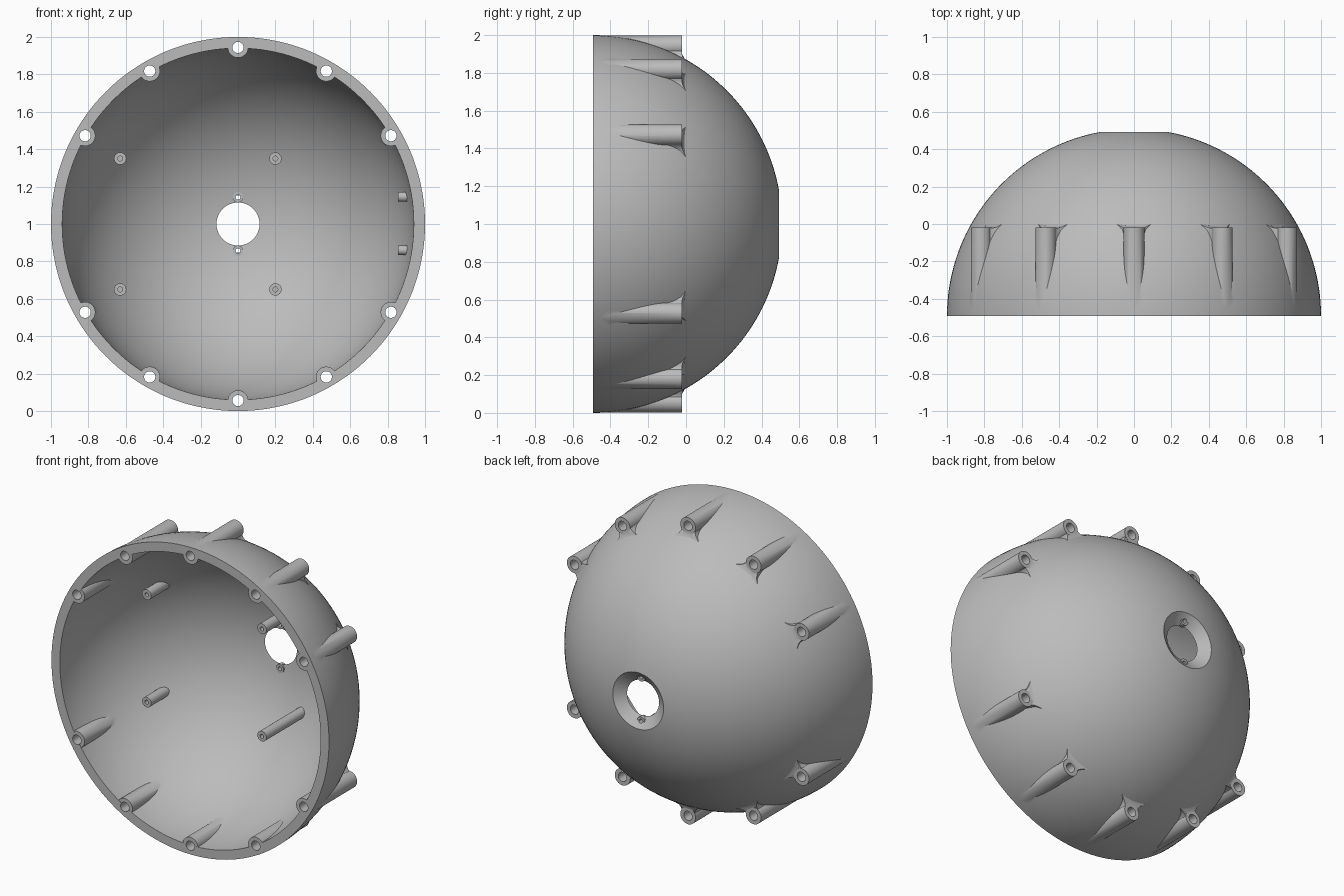
import bpy, bmesh, math
from mathutils import Matrix, Vector

if "Cube" in bpy.data.objects:
    bpy.data.objects.remove(bpy.data.objects["Cube"])

FRONT = -0.4915          # plane of the open rim, also the sphere centre
DEPTH = 0.983            # rim to flattened back
OUTER, INNER = 1.0, 0.94
HOLE, CHAMFER = 0.115, 0.183
BOSS_RING, BOSS_END = 0.944, -0.02

grey = bpy.data.materials.new("plain grey")
grey.use_nodes = True
colour = (0.5, 0.5, 0.5, 1)
grey.diffuse_color = colour
grey.node_tree.nodes["Principled BSDF"].inputs["Base Color"].default_value = colour


def make_object(name, bm):
    bmesh.ops.recalc_face_normals(bm, faces=bm.faces)
    mesh = bpy.data.meshes.new(name)
    bm.to_mesh(mesh)
    bm.free()
    mesh.materials.append(grey)
    obj = bpy.data.objects.new(name, mesh)
    bpy.context.collection.objects.link(obj)
    return obj


def add_rod(bm, start, end, radius, sides=32):
    """Closed cylinder between two points."""
    start, end = Vector(start), Vector(end)
    axis = end - start
    turn = axis.to_track_quat('Z', 'Y').to_matrix().to_4x4()
    bmesh.ops.create_cone(bm, cap_ends=True, segments=sides, radius1=radius,
                          radius2=radius, depth=axis.length,
                          matrix=Matrix.Translation((start + end) / 2) @ turn)


def arc(radius, first, last, steps):
    """Points (distance from axis, depth) along a circle."""
    return [(radius * math.cos(a), radius * math.sin(a)) for a in
            (first + (last - first) * i / steps for i in range(steps + 1))]


# Hollow dome: revolve the wall section, with a countersunk hole at the back
section = arc(OUTER, 0, math.acos(CHAMFER / OUTER), 40)
section += arc(INNER, math.acos(HOLE / INNER), 0, 40)
bm = bmesh.new()
verts = [bm.verts.new((r, FRONT + d, 1)) for r, d in section]
edges = [bm.edges.new((v, verts[i - 1])) for i, v in enumerate(verts)]
for v in verts:
    v.co.z = 1.0
bmesh.ops.spin(bm, geom=verts + edges, cent=(0, 0, 1), axis=(0, 1, 0),
               angle=math.tau, steps=144, use_duplicate=False)
bmesh.ops.remove_doubles(bm, verts=bm.verts, dist=0.0001)
dome = make_object("dome_shell", bm)

bosses, webs, posts, holes = (bmesh.new() for _ in range(4))

# Ten rim bosses, with a flared web where each one leaves the dome
half_web = [(0.045, 0.93), (0.05, 0.905), (0.062, 0.885), (0.09, 0.867)]
web = half_web + [(-x, z) for x, z in reversed(half_web)]
for step in range(12):
    if step % 6 == 0:
        continue
    angle = math.radians(step * 30)
    x, z = BOSS_RING * math.cos(angle), 1 + BOSS_RING * math.sin(angle)
    add_rod(bosses, (x, FRONT + 0.001, z), (x, BOSS_END, z), 0.055)
    add_rod(holes, (x, FRONT - 0.1, z), (x, BOSS_END + 0.1, z), 0.03)
    out, side = Vector((math.cos(angle), 0, math.sin(angle))), Vector((-math.sin(angle), 0, math.cos(angle)))
    rings = []
    for back in (False, True):
        ring = []
        for w, r in web:
            y = BOSS_END - 0.002 + max(0, 0.89 - r) * 0.9 if back else -0.12
            ring.append(webs.verts.new(Vector((0, y, 1)) + out * r + side * w))
        rings.append(ring)
        webs.faces.new(ring)
    for i in range(len(web)):
        webs.faces.new((rings[0][i - 1], rings[0][i], rings[1][i], rings[1][i - 1]))

# Inner screw posts: four long ones and two short ones beside the back hole
layout = [(x, z, -0.04, 0.033, 0.15) for x in (-0.63, 0.2) for z in (-0.35, 0.35)]
layout += [(0, z, 0.43, 0.028, 0.04) for z in (-0.143, 0.143)]
for x, z, tip, radius, bore in layout:
    root = FRONT + math.sqrt(0.965 ** 2 - x * x - z * z)
    add_rod(posts, (x, tip, 1 + z), (x, root, 1 + z), radius, 24)
    add_rod(holes, (x, tip - 0.03, 1 + z), (x, tip + bore, 1 + z), 0.013, 16)

# Two sideways pegs on the left inner wall
for z in (0.86, 1.145):
    add_rod(posts, (0.855, -0.25, z), (0.92, -0.25, z), 0.026, 24)
    add_rod(holes, (0.83, -0.25, z), (0.885, -0.25, z), 0.012, 16)

# Merge everything into one casting, then drill it
bpy.context.view_layer.objects.active = dome
for name, bm, operation in (("rim_bosses", bosses, 'UNION'), ("boss_webs", webs, 'UNION'),
                            ("inner_posts", posts, 'UNION'), ("screw_holes", holes, 'DIFFERENCE')):
    helper = make_object(name, bm)
    helper.hide_render = True
    mod = dome.modifiers.new(name, 'BOOLEAN')
    mod.operation, mod.solver, mod.object = operation, 'EXACT', helper
    bpy.ops.object.modifier_apply(modifier=mod.name)
    bpy.data.objects.remove(helper)

bpy.ops.object.select_all(action='DESELECT')
dome.select_set(True)
bpy.ops.object.shade_smooth_by_angle(angle=math.radians(30))
